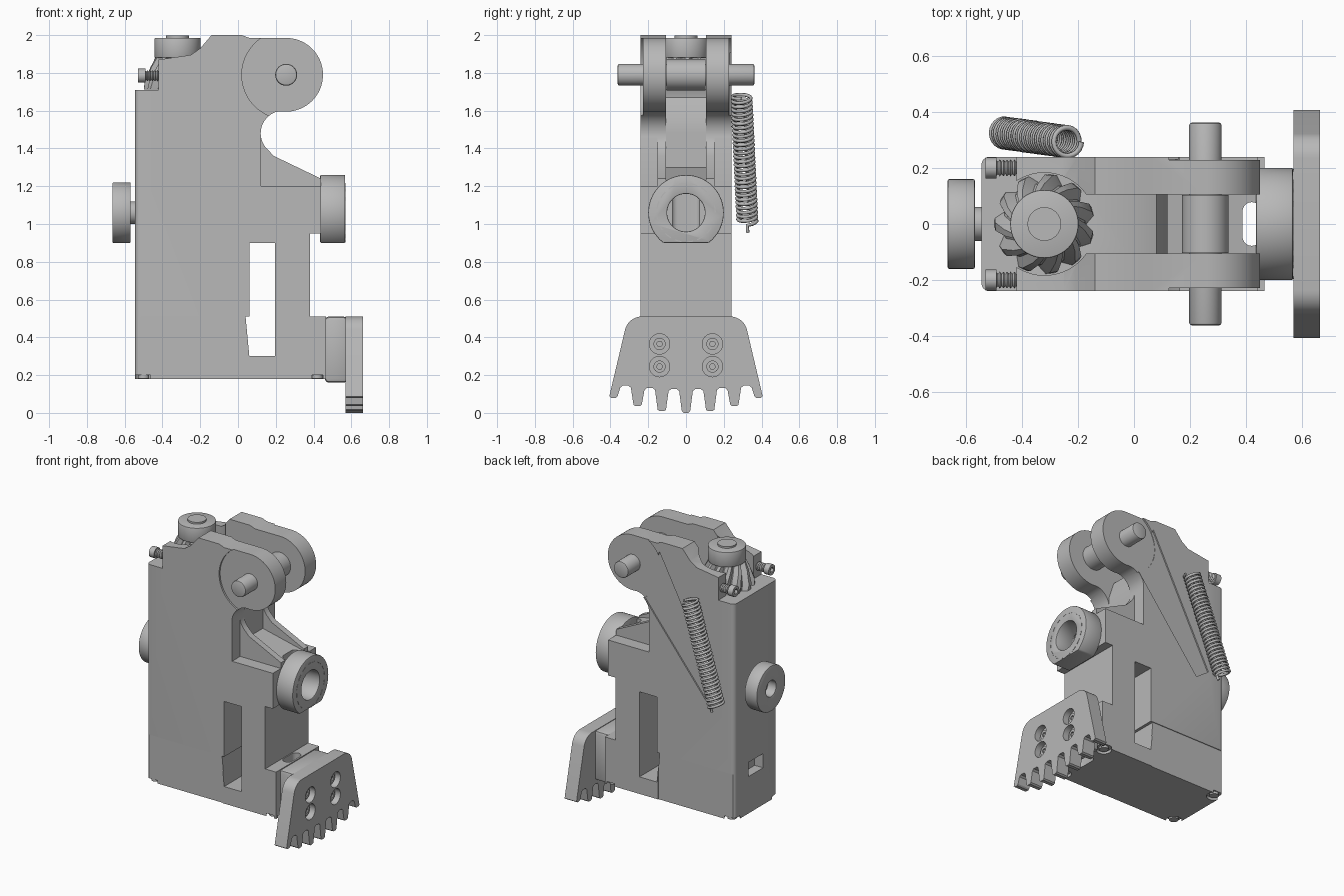
import bpy, bmesh, math
from mathutils import Vector

if "Cube" in bpy.data.objects:
    bpy.data.objects.remove(bpy.data.objects["Cube"], do_unlink=True)

grey = bpy.data.materials.new("plain_grey")
grey.use_nodes = True
grey.diffuse_color = (0.48, 0.48, 0.48, 1)
grey.node_tree.nodes["Principled BSDF"].inputs["Base Color"].default_value = (0.48, 0.48, 0.48, 1)

PLACE = {"x": lambda a, b, d: (d, a, b),
         "y": lambda a, b, d: (a, d, b),
         "z": lambda a, b, d: (a, b, d)}


def loft(name, rings):
    """Closed solid through matching rings of points."""
    bm = bmesh.new()
    rows = [[bm.verts.new(p) for p in ring] for ring in rings]
    n = len(rows[0])
    for low, high in zip(rows, rows[1:]):
        for i in range(n):
            j = (i + 1) % n
            bm.faces.new((low[i], low[j], high[j], high[i]))
    bm.faces.new(rows[0])
    bm.faces.new(rows[-1])
    bmesh.ops.recalc_face_normals(bm, faces=bm.faces)
    mesh = bpy.data.meshes.new(name)
    bm.to_mesh(mesh)
    bm.free()
    mesh.materials.append(grey)
    ob = bpy.data.objects.new(name, mesh)
    bpy.context.collection.objects.link(ob)
    return ob


def prism(name, pts, axis, lo, hi):
    return loft(name, [[PLACE[axis](a, b, d) for a, b in pts] for d in (lo, hi)])


def arc(a, b, r, start, end, n):
    angles = [math.radians(start + (end - start) * i / n) for i in range(n + 1)]
    return [(a + r * math.cos(t), b + r * math.sin(t)) for t in angles]


def cyl(name, a, b, r, axis, lo, hi, n=48):
    return prism(name, arc(a, b, r, 0, 360, n)[:-1], axis, lo, hi)


def rect(a0, a1, b0, b1):
    return [(a0, b0), (a1, b0), (a1, b1), (a0, b1)]


def apply(ob, mod):
    bpy.context.view_layer.objects.active = ob
    bpy.ops.object.modifier_apply(modifier=mod.name)


def cut(ob, *cutters):
    for c in cutters:
        mod = ob.modifiers.new("cut", "BOOLEAN")
        mod.operation, mod.solver, mod.object = "DIFFERENCE", "EXACT", c
        apply(ob, mod)
        bpy.data.objects.remove(c, do_unlink=True)


def soften(ob, width):
    mod = ob.modifiers.new("soft", "BEVEL")
    mod.width, mod.segments, mod.limit_method = width, 2, "ANGLE"
    apply(ob, mod)


# Housing silhouette with rounded lug and hollow throat
PX, PZ = 0.255, 1.79
outline = [(-.545, .18), (.465, .18), (.465, .51), (.38, .51), (.38, .95), (.44, .95), (.44, 1.24)]
outline += [(.19, 1.36)] + arc(.24, 1.48, .12, 230, 110, 12)
outline += arc(PX, PZ, .195, 262, 450, 36)
outline += [(.06, 1.985), (.02, 2), (-.14, 2), (-.2, 1.93), (-.25, 1.895), (-.42, 1.87), (-.42, 1.71), (-.545, 1.71)]
body = prism("housing", outline, "y", -.24, .24)
bm = bmesh.new()
bm.from_mesh(body.data)
corners = [e for e in bm.edges if all(v.co.x < -.54 for v in e.verts)
           and abs(e.verts[0].co.z - e.verts[1].co.z) > 1]
bmesh.ops.bevel(bm, geom=corners, offset=.03, segments=4, profile=.5, affect="EDGES")
bm.to_mesh(body.data)
bm.free()

# Slot between the cheeks, gear pocket, side windows and front bores
slot = [(-.7, 1.712), (-.02, 1.712), (.08, 1.67), (.12, 1.55), (.12, 1.3), (.6, 1.19), (.6, 2.2), (-.7, 2.2)]
cut(body,
    prism("slot_cutter", slot, "y", -.105, .105),
    cyl("pocket_cutter", -.32, 0, .183, "z", 1.711, 2.2),
    prism("window_cutter", [(.06, .3), (.195, .3), (.195, .9), (.06, .9), (.06, .51), (.04, .51)], "y", -.5, .5),
    prism("back_window_cutter", rect(-.08, .08, .44, .54), "x", -.6, -.48),
    prism("drop_hole_cutter", arc(.42, .045, .033, 0, 180, 10) + arc(.42, -.045, .033, 180, 360, 10), "z", .1, 1.4),
    cyl("bore_cutter", 0, 1.06, .1, "x", .4, .6))
for s in (-1, 1):
    def side(a, b):
        return sorted((s * a, s * b))
    cut(body,
        prism("rib_cutter", rect(.122, .6, 1.2, 1.46), "y", *side(.15, .4)),
        cyl("lug_cutter", PX, PZ, .235, "y", *side(.228, .4)),
        prism("step_cutter", rect(-.6, .05, .1, .51), "y", *side(.235, .4)))
    # Corner notches under the base with their screws
    for x in (-.5, .42):
        cut(body, cyl("notch_cutter", x, s * .2, .05, "z", .1, .2, 24))
        cyl("base_screw", x, s * .2, .03, "z", .183, .21, 20)
# Shallow channel behind the spring
cut(body, prism("channel_cutter", [(.04, 1.93), (-.42, 1.05), (-.32, .98), (.17, 1.59)], "y", .231, .4))

# Cross pin with its thicker centre sleeve
soften(cyl("cross_pin", PX, PZ, .058, "y", -.362, .362), .01)
cyl("pin_sleeve", PX, PZ, .083, "y", -.104, .104)

# Rear wheel and axle
wheel = cyl("rear_wheel", 0, 1.06, .16, "x", -.665, -.568, 64)
cut(wheel, cyl("wheel_hole_cutter", 0, 1.06, .055, "x", -.7, -.6))
soften(wheel, .006)
cyl("rear_axle", 0, 1.06, .06, "x", -.58, -.53)

# Front eye with a flat underside and a marked ring
eye = cyl("front_eye", 0, 1.06, .2, "x", .435, .567, 64)
cut(eye, cyl("eye_bore_cutter", 0, 1.06, .1, "x", .4, .6),
    prism("eye_flat_cutter", rect(-.3, .3, .8, .9), "x", .4, .6))
soften(eye, .006)
for i in range(16):
    a = i * 22.5
    dash = arc(0, 1.06, .158, a, a + 14, 4) + arc(0, 1.06, .152, a + 14, a, 4)
    prism("ring_mark", dash, "x", .565, .569)

# Bevel gear with slanted teeth, topped by a disc and hub
TEETH = 11


def gear_ring(outer, inner, z, twist):
    pts = []
    for i in range(TEETH):
        for f, r in ((0, inner), (.3, outer), (.6, outer), (.9, inner)):
            t = math.tau * (i + f) / TEETH + twist
            pts.append((-.32 + r * math.cos(t), r * math.sin(t), z))
    return pts


loft("bevel_gear", [gear_ring(.178, .15, 1.712, 0), gear_ring(.176, .145, 1.75, .08),
                    gear_ring(.145, .115, 1.83, .25), gear_ring(.118, .095, 1.885, .4)])
soften(cyl("gear_disc", -.32, 0, .122, "z", 1.88, 1.985), .005)
cyl("gear_hub", -.32, 0, .06, "z", 1.9, 1.997)

# Rear clamp screws with threaded shanks
for y in (-.2, .2):
    head = cyl("screw_head", y, 1.785, .037, "x", -.53, -.49, 24)
    cut(head, cyl("socket_cutter", y, 1.785, .02, "x", -.56, -.51, 6))
    rings = []
    for i in range(13):
        r = .022 if i % 2 else .03
        rings.append([(-.492 + i * .0065, a, b) for a, b in arc(y, 1.785, r, 0, 360, 16)[:-1]])
    loft("screw_thread", rings)

# Foot block and toothed plate
block = prism("foot_block", rect(-.2, .2, .16, .51), "x", .46, .58)
soften(block, .02)
teeth = []
for k in range(-3, 4):
    y, z = .128 * k, .08 * (k / 3) ** 2
    teeth += [(y - .022, z + .008), (y - .012, z), (y + .012, z), (y + .022, z + .008)]
    if k < 3:
        m, base = .128 * (k + .5), .125 + .003 * (k + .5) ** 2
        teeth += [(m - .028, base - .01), (m - .015, base), (m + .015, base), (m + .028, base - .01)]
shoulder = arc(.235, .42, .09, 15, 90, 8)
plate = prism("toothed_plate", teeth + shoulder + [(-y, z) for y, z in reversed(shoulder)], "x", .57, .663)
for y in (-.14, .14):
    for z in (.245, .365):
        cut(plate, cyl("countersink_cutter", y, z, .054, "x", .62, .7, 32))
        bolt = cyl("plate_bolt", y, z, .032, "x", .6, .635, 24)
        cut(bolt, cyl("bolt_socket_cutter", y, z, .016, "x", .625, .7, 6))

# Coil spring slung along the left flank
top, bottom = Vector((-.235, .293, 1.68)), Vector((-.465, .325, 1.01))
axis = (bottom - top).normalized()
u = axis.cross(Vector((0, 1, 0))).normalized()
v = axis.cross(u)
TURNS, STEP = 30, 22
path = []
for i in range(TURNS * STEP + 1):
    t = math.tau * i / STEP
    path.append(top.lerp(bottom, i / (TURNS * STEP)) + .05 * (u * math.cos(t) + v * math.sin(t)))
path.append(path[-1] + axis * .04)
curve = bpy.data.curves.new("coil_spring", "CURVE")
curve.dimensions = "3D"
curve.bevel_depth, curve.bevel_resolution, curve.use_fill_caps = .0095, 1, True
spline = curve.splines.new("POLY")
spline.points.add(len(path) - 1)
for point, co in zip(spline.points, path):
    point.co = (*co, 1)
curve.materials.append(grey)
spring = bpy.data.objects.new("coil_spring", curve)
bpy.context.collection.objects.link(spring)

# Smooth round faces, keep hard edges
bpy.ops.object.select_all(action="DESELECT")
for ob in bpy.context.collection.objects:
    if ob.type == "MESH" and grey.name in ob.data.materials:
        ob.select_set(True)
        bpy.context.view_layer.objects.active = ob
bpy.ops.object.shade_smooth_by_angle(angle=math.radians(30))
